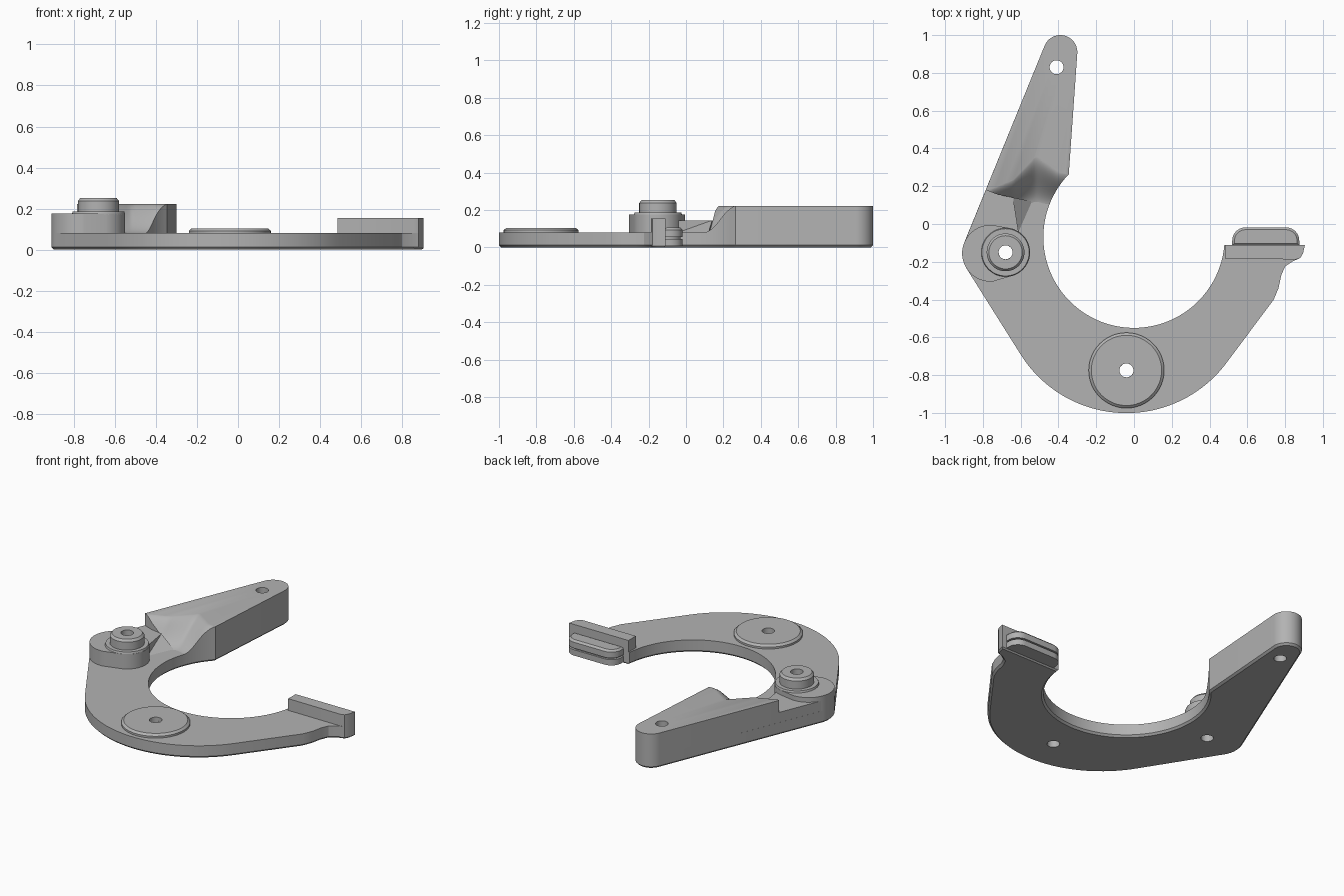
import bpy, bmesh, math
from mathutils import Vector

if "Cube" in bpy.data.objects:
    bpy.data.objects.remove(bpy.data.objects["Cube"], do_unlink=True)

steel = bpy.data.materials.new("satin grey metal")
steel.use_nodes = True
GREY = (0.45, 0.45, 0.45, 1)
steel.diffuse_color = GREY
steel.node_tree.nodes["Principled BSDF"].inputs["Base Color"].default_value = GREY

HOLE = 0.037
PLATE = 0.08
ARM_TOP = 0.222
PIVOT = (-0.68, -0.15)
DISC = (-0.04, -0.775)
TIP_HOLE = (-0.41, 0.83)


def finish(name, bm):
    bmesh.ops.recalc_face_normals(bm, faces=bm.faces)
    mesh = bpy.data.meshes.new(name)
    bm.to_mesh(mesh)
    bm.free()
    mesh.materials.append(steel)
    obj = bpy.data.objects.new(name, mesh)
    bpy.context.collection.objects.link(obj)
    return obj


def activate(obj):
    bpy.ops.object.select_all(action='DESELECT')
    obj.select_set(True)
    bpy.context.view_layer.objects.active = obj


def smooth(obj):
    activate(obj)
    bpy.ops.object.shade_smooth_by_angle(angle=math.radians(32))


def arc(c, r, a0, a1, n=24):
    angles = [math.radians(a0 + (a1 - a0) * i / n) for i in range(n + 1)]
    return [(c[0] + r * math.cos(a), c[1] + r * math.sin(a)) for a in angles]


def prism(name, outline, z0, z1, chamfer_bottom=0, chamfer_top=0):
    bm = bmesh.new()
    face = bm.faces.new([bm.verts.new((x, y, z0)) for x, y in outline])
    top = bmesh.ops.extrude_face_region(bm, geom=[face], use_keep_orig=True)
    bmesh.ops.translate(bm, vec=(0, 0, z1 - z0),
                        verts=[v for v in top["geom"] if isinstance(v, bmesh.types.BMVert)])
    for z, size in ((z0, chamfer_bottom), (z1, chamfer_top)):
        if size:
            rim = [e for e in bm.edges if all(abs(v.co.z - z) < 1e-5 for v in e.verts)]
            bmesh.ops.bevel(bm, geom=rim, offset=size, segments=1, affect='EDGES')
    return finish(name, bm)


def lathe(name, profile, centre):
    bm = bmesh.new()
    vs = [bm.verts.new((r, 0, z)) for r, z in profile]
    es = [bm.edges.new((a, b)) for a, b in zip(vs, vs[1:] + vs[:1])]
    bmesh.ops.spin(bm, geom=vs + es, cent=(0, 0, 0), axis=(0, 0, 1),
                   angle=math.tau, steps=48)
    bmesh.ops.remove_doubles(bm, verts=bm.verts, dist=1e-5)
    bmesh.ops.translate(bm, vec=(*centre, 0), verts=bm.verts)
    obj = finish(name, bm)
    smooth(obj)


def cut(obj, cutter):
    cutter.hide_render = True
    mod = obj.modifiers.new("cut", 'BOOLEAN')
    mod.operation = 'DIFFERENCE'
    mod.solver = 'EXACT'
    mod.object = cutter
    activate(obj)
    bpy.ops.object.modifier_apply(modifier=mod.name)
    bpy.data.objects.remove(cutter, do_unlink=True)


def drill(obj, centre):
    cut(obj, prism("drill", arc(centre, HOLE, 0, 345, 23), -0.1, 0.5))


# Shared outline pieces
INNER = (0, -0.07)
BOSS = (-0.76, -0.155)
tip = arc((-0.39, 0.91), 0.09, -3, 158)
flange_foot = [(0.74, -0.40), (0.765, -0.34), (0.78, -0.27), (0.80, -0.225),
               (0.84, -0.198), (0.88, -0.18), (0.895, -0.155), (0.905, -0.11)]

# Curved base plate
base = prism("base_plate",
             arc(INNER, 0.48, -5, -224, 64) + tip + arc(BOSS, 0.15, 158, 212, 12)
             + arc((-0.04, -0.34), 0.661, 212, 324, 40) + flange_foot,
             0, PLATE, chamfer_bottom=0.012)
for spot in (PIVOT, DISC, TIP_HOLE):
    drill(base, spot)
smooth(base)

# Raised arm
arm = prism("raised_arm",
            [(-0.62, 0.05)] + arc(INNER, 0.48, -194.5, -224, 12) + tip
            + [(-0.785, 0.18), (-0.72, 0.155), (-0.64, 0.14)], PLATE, ARM_TOP)
drill(arm, TIP_HOLE)


# Scooped hollow at the root of the arm
def ramp_at(x):
    keys = [(-0.90, 0.0, 0.14), (-0.78, 0.02, 0.18), (-0.64, 0.07, 0.24),
            (-0.52, 0.10, 0.37), (-0.40, 0.08, 0.28), (-0.25, 0.08, 0.26)]
    for a, b in zip(keys, keys[1:]):
        if x <= b[0] + 1e-6:
            return Vector(a).lerp(Vector(b), (x - a[0]) / (b[0] - a[0]))[1:]


def scoop_height(x, y):
    low, high = ramp_at(x)
    t = min(max((y - low) / (high - low), 0), 1)
    return 0.078 + (ARM_TOP + 0.001 - 0.078) * t * t * (3 - 2 * t)


bm = bmesh.new()
bmesh.ops.create_grid(bm, x_segments=44, y_segments=44, size=0.3)
for v in bm.verts:
    x, y = v.co.x - 0.57, v.co.y + 0.17
    v.co = (x, y, scoop_height(x, y))
lid = bmesh.ops.extrude_face_region(bm, geom=bm.faces[:], use_keep_orig=True)
for v in lid["geom"]:
    if isinstance(v, bmesh.types.BMVert):
        v.co.z = 0.5
cut(arm, finish("scoop", bm))
smooth(arm)

# Low step between arm and pivot boss
prism("arm_step", [(-0.899, -0.10), (-0.76, -0.15), (-0.61, -0.05), (-0.64, 0.14),
                   (-0.72, 0.155), (-0.785, 0.18)], PLATE, 0.145)

# Small sloped rib running down beside the step
bm = bmesh.new()
wedge = [(-0.615, -0.05, PLATE), (-0.54, 0.12, PLATE), (-0.64, 0.14, PLATE), (-0.64, 0.14, 0.145)]
bmesh.ops.convex_hull(bm, input=[bm.verts.new(p) for p in wedge])
finish("step_rib", bm)

# Pivot boss and its stepped hub
boss = prism("pivot_boss", arc(BOSS, 0.15, 85, 275, 32) + arc(PIVOT, 0.13, -80, 80, 24),
             PLATE, 0.175)
drill(boss, PIVOT)
smooth(boss)
lathe("pivot_hub", [(HOLE, 0.17), (0.13, 0.17), (0.125, 0.187), (0.1, 0.187),
                    (0.1, 0.238), (0.088, 0.252), (HOLE, 0.252)], PIVOT)

# Round pad on the lower bend
lathe("round_pad", [(HOLE, 0.075), (0.2, 0.075), (0.2, 0.092), (0.186, 0.104),
                    (HOLE, 0.104)], DISC)

# Upright flange at the open end
smooth(prism("end_flange", [(0.485, -0.185), (0.86, -0.187), (0.88, -0.18),
                            (0.895, -0.155), (0.905, -0.11), (0.485, -0.11)],
             0.0, 0.155, chamfer_bottom=0.008))


# Grooved tongue behind the flange
def tongue(name, inset, z0, z1, chamfer):
    r, right, left, back = 0.07, 0.875 - inset, 0.52 + inset, -0.018 - inset
    outline = ([(left, -0.115), (right, -0.115)]
               + arc((right - r, back - r), r, 0, 90, 10)
               + arc((left + r, back - r), r, 90, 180, 10))
    smooth(prism(name, outline, z0, z1, chamfer_top=chamfer))


tongue("tongue_lower", 0.0, 0.008, 0.045, 0)
tongue("tongue_core", 0.012, 0.04, 0.06, 0)
tongue("tongue_upper", 0.0, 0.055, 0.105, 0.012)
